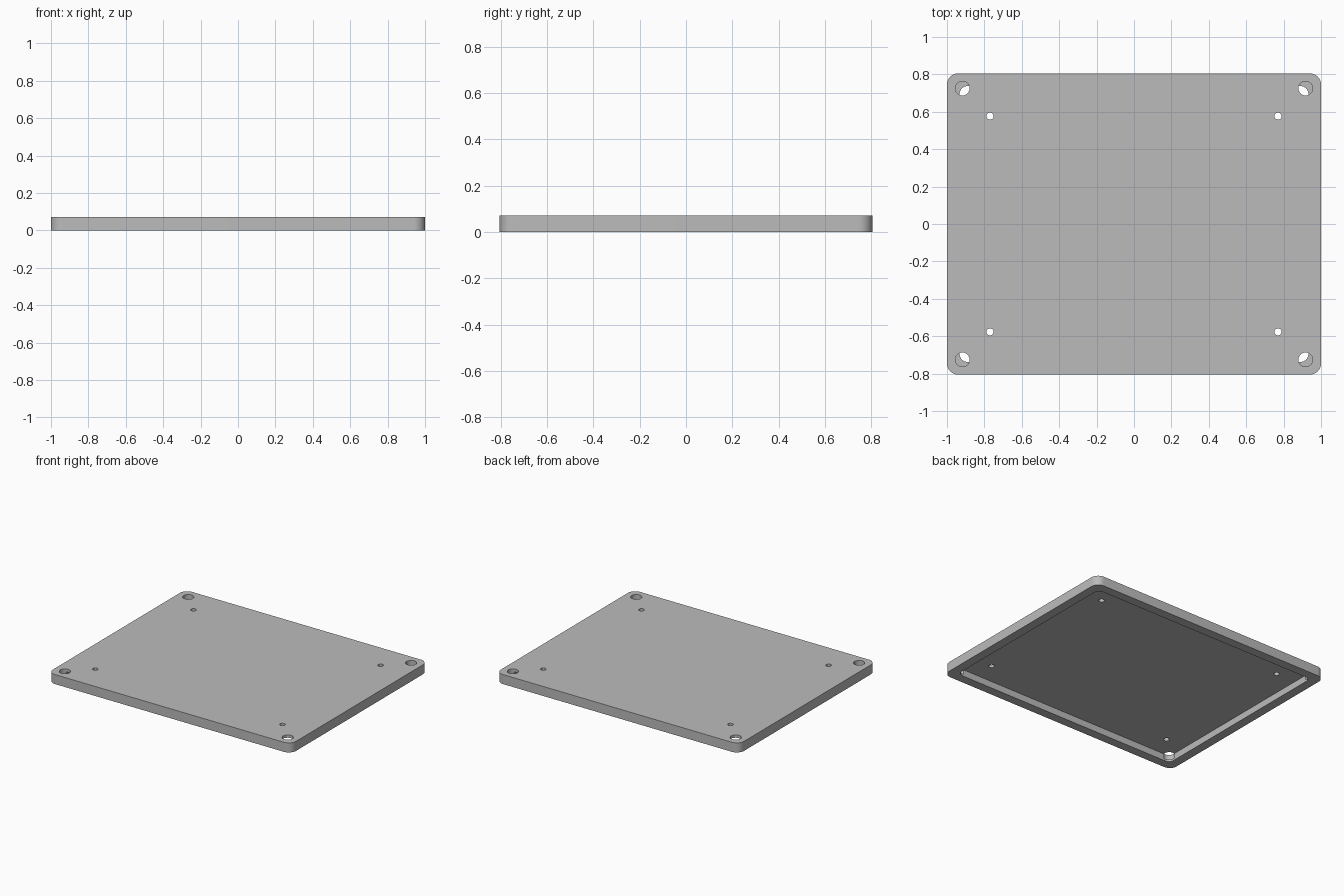
import bpy, bmesh
from math import radians
from mathutils import Matrix

cube = bpy.data.objects.get("Cube")
if cube:
    bpy.data.objects.remove(cube, do_unlink=True)

HEIGHT = 0.071
CEILING = 0.05      # underside of the thin top sheet
POCKET_FLOOR = 0.015

grey = bpy.data.materials.new("light_grey")
grey.use_nodes = True
colour = (0.5, 0.5, 0.5, 1)
grey.diffuse_color = colour
grey.node_tree.nodes["Principled BSDF"].inputs["Base Color"].default_value = colour


def finish(bm, name):
    mesh = bpy.data.meshes.new(name)
    bm.to_mesh(mesh)
    bm.free()
    mesh.materials.append(grey)
    obj = bpy.data.objects.new(name, mesh)
    bpy.context.collection.objects.link(obj)
    return obj


def rounded_slab(name, half_x, half_y, z0, z1, radius):
    bm = bmesh.new()
    bmesh.ops.create_cube(bm, size=1)
    for v in bm.verts:
        v.co.x *= 2 * half_x
        v.co.y *= 2 * half_y
        v.co.z = z1 if v.co.z > 0 else z0
    upright = [e for e in bm.edges
               if abs(e.verts[0].co.z - e.verts[1].co.z) > 1e-5]
    bmesh.ops.bevel(bm, geom=upright, offset=radius, segments=12,
                    profile=0.5, affect='EDGES')
    return finish(bm, name)


def four_pins(name, x, y, radius, z0, z1):
    bm = bmesh.new()
    for sx in (-1, 1):
        for sy in (-1, 1):
            bmesh.ops.create_cone(
                bm, cap_ends=True, segments=40, radius1=radius, radius2=radius,
                depth=z1 - z0,
                matrix=Matrix.Translation((sx * x, sy * y, (z0 + z1) / 2)))
    return finish(bm, name)


def cut(target, cutter):
    bpy.context.view_layer.objects.active = target
    mod = target.modifiers.new(cutter.name, 'BOOLEAN')
    mod.operation = 'DIFFERENCE'
    mod.solver = 'EXACT'
    mod.object = cutter
    bpy.ops.object.modifier_apply(modifier=mod.name)
    bpy.data.objects.remove(cutter, do_unlink=True)


# Tray-shaped lid: rounded plate with a hollow underside
lid = rounded_slab("lid_plate", 1.0, 0.805, 0, HEIGHT, 0.06)
cut(lid, rounded_slab("underside_hollow", 0.932, 0.737, -0.1, CEILING, 0.04))

# Blind corner pockets that break into the hollow, and through screw holes
cut(lid, four_pins("corner_pockets", 0.917, 0.725, 0.038, POCKET_FLOOR, 0.2))
cut(lid, four_pins("screw_holes", 0.77, 0.577, 0.019, -0.1, 0.2))

# Smooth the round walls, keep the rims sharp
bpy.ops.object.select_all(action='DESELECT')
lid.select_set(True)
bpy.context.view_layer.objects.active = lid
bpy.ops.object.shade_smooth_by_angle(angle=radians(30))
